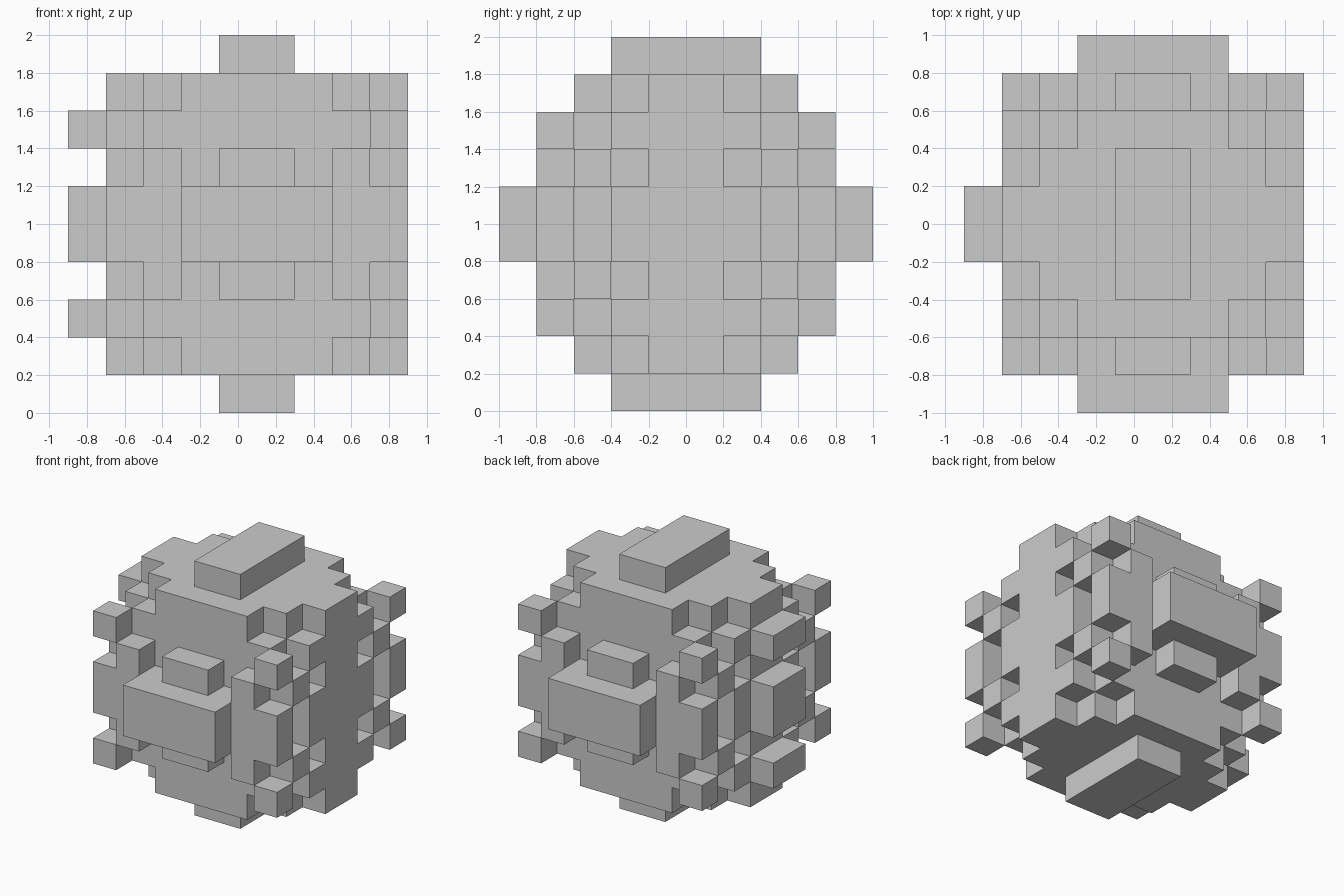
import bpy
import bmesh
from itertools import product
from mathutils import Vector

cube = bpy.data.objects.get("Cube")
if cube:
    bpy.data.objects.remove(cube, do_unlink=True)

CELL = 0.2
CENTRE = Vector((0.1, 0, 1))

grey = bpy.data.materials.new("light grey")
grey.use_nodes = True
colour = (0.6, 0.6, 0.6, 1)
grey.diffuse_color = colour
grey.node_tree.nodes["Principled BSDF"].inputs["Base Color"].default_value = colour

# Blocks of one octant, as first-last cell ranges on x, y and z from the centre
PARTS = {
    "body": ["02 02 02", "01 02 33", "22 01 33"],
    "side_column": ["33 00 03"],
    "side_stud": ["33 11 00", "33 11 22", "33 22 11"],
    "top_and_bottom_cap": ["00 01 44"],
    "front_and_back_cap": ["01 34 00"],
    "front_and_back_ledge": ["00 33 11"],
    "corner_post": ["22 33 01", "33 33 00"],
    "corner_stud": ["33 33 22"],
    "right_side_plate": ["44 00 00", "44 00 22"],
}


def block_cells(block):
    """All cells of a block, mirrored on the three axes."""
    spans = [range(int(s[0]), int(s[1]) + 1) for s in block.split()]
    for cell in product(*spans):
        for signs in product((False, True), repeat=3):
            yield tuple(-1 - i if flip else i for i, flip in zip(cell, signs))


# The +x side is cut flat, so its outermost layer is left out
cells = {name: {c for block in blocks for c in block_cells(block) if c[0] < 4}
         for name, blocks in PARTS.items()}
solid = set().union(*cells.values())


def add_part(name, part):
    """Make the outer skin of a part, leaving out faces buried in others."""
    bm = bmesh.new()
    for cell in sorted(part):
        for axis, step in product(range(3), (-1, 1)):
            near = list(cell)
            near[axis] += step
            if tuple(near) in solid:
                continue
            normal, u, v = Vector(), Vector(), Vector()
            normal[axis] = step
            u[(axis + 1) % 3] = 1
            v[(axis + 2) % 3] = step
            mid = Vector(cell) + Vector((0.5, 0.5, 0.5)) + normal / 2
            corners = (-u - v, u - v, u + v, v - u)
            bm.faces.new([bm.verts.new(CENTRE + CELL * (mid + k / 2))
                          for k in corners])
    bmesh.ops.remove_doubles(bm, verts=bm.verts, dist=0.001)
    bmesh.ops.dissolve_limit(bm, angle_limit=0.01, verts=bm.verts, edges=bm.edges)
    mesh = bpy.data.meshes.new(name)
    bm.to_mesh(mesh)
    bm.free()
    mesh.materials.append(grey)
    bpy.context.collection.objects.link(bpy.data.objects.new(name, mesh))


for name, part in cells.items():
    add_part(name, part)
